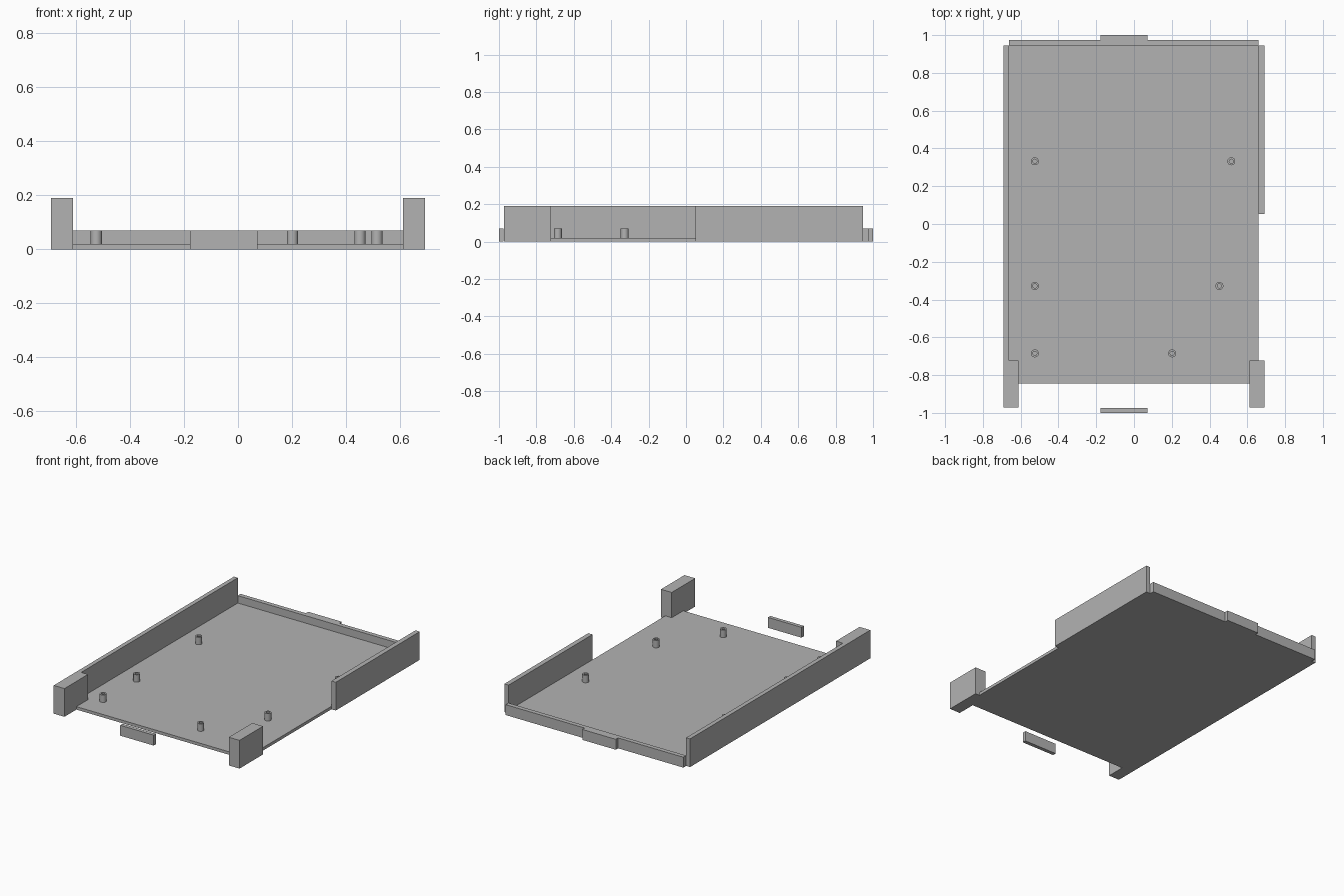
import bpy
import bmesh
import math
from mathutils import Matrix

cube = bpy.data.objects.get("Cube")
if cube:
    bpy.data.objects.remove(cube, do_unlink=True)

# Single grey plastic
grey = bpy.data.materials.new("plain grey")
grey.use_nodes = True
colour = (0.45, 0.45, 0.45, 1)
grey.diffuse_color = colour
grey.node_tree.nodes["Principled BSDF"].inputs["Base Color"].default_value = colour


def finish(name, bm):
    bmesh.ops.recalc_face_normals(bm, faces=bm.faces)
    mesh = bpy.data.meshes.new(name)
    bm.to_mesh(mesh)
    bm.free()
    mesh.materials.append(grey)
    obj = bpy.data.objects.new(name, mesh)
    bpy.context.collection.objects.link(obj)
    return obj


def box(name, x, y, z):
    bm = bmesh.new()
    size = [b - a for a, b in (x, y, z)]
    centre = [(a + b) / 2 for a, b in (x, y, z)]
    bmesh.ops.create_cube(bm, size=1, matrix=Matrix.Translation(centre) @ Matrix.Diagonal((*size, 1)))
    return finish(name, bm)


def standoff(name, x, y, sides=32):
    # Lathe a ring profile: outer wall, rim and bore
    bm = bmesh.new()
    profile = [(OUTER, FLOOR), (OUTER, LIP), (BORE, LIP), (BORE, FLOOR)]
    verts = [bm.verts.new((x + r, y, z)) for r, z in profile]
    edges = [bm.edges.new((verts[i], verts[(i + 1) % 4])) for i in range(4)]
    bmesh.ops.spin(bm, geom=verts + edges, cent=(x, y, 0), axis=(0, 0, 1),
                   angle=math.tau, steps=sides, use_merge=True)
    bmesh.ops.remove_doubles(bm, verts=bm.verts, dist=0.0001)
    obj = finish(name, bm)
    bpy.ops.object.select_all(action="DESELECT")
    obj.select_set(True)
    bpy.context.view_layer.objects.active = obj
    bpy.ops.object.shade_smooth_by_angle(angle=math.radians(30))


FLOOR, LIP, TOP = 0.02, 0.07, 0.19
OUTER, BORE = 0.021, 0.011
IN, OUT = 0.663, 0.692
BACK = 0.945

# Floor and side walls
box("base_plate", (-IN, IN - 0.003), (-0.845, BACK), (0, FLOOR))
box("right_wall", (-OUT, -IN), (-0.722, BACK), (0, TOP))
box("left_wall", (IN - 0.003, OUT), (0.052, BACK), (0, TOP))

# Low back wall with its tab, and the separate front tab
box("back_lip", (-IN, IN - 0.003), (BACK, 0.975), (0, LIP))
box("back_tab", (-0.177, 0.072), (0.975, 1), (0, LIP))
box("front_tab", (-0.177, 0.072), (-1, -0.975), (0, LIP))

# Front corner blocks
for side, s in (("left", 1), ("right", -1)):
    box(side + "_corner_block", sorted((s * 0.612, s * OUT)), (-0.972, -0.722), (0, TOP))

# Mounting standoffs
spots = [(-0.525, 0.332), (0.515, 0.332), (-0.525, -0.328),
         (0.452, -0.328), (-0.525, -0.685), (0.202, -0.685)]
for i, (x, y) in enumerate(spots, 1):
    standoff(f"standoff_{i}", x, y)
